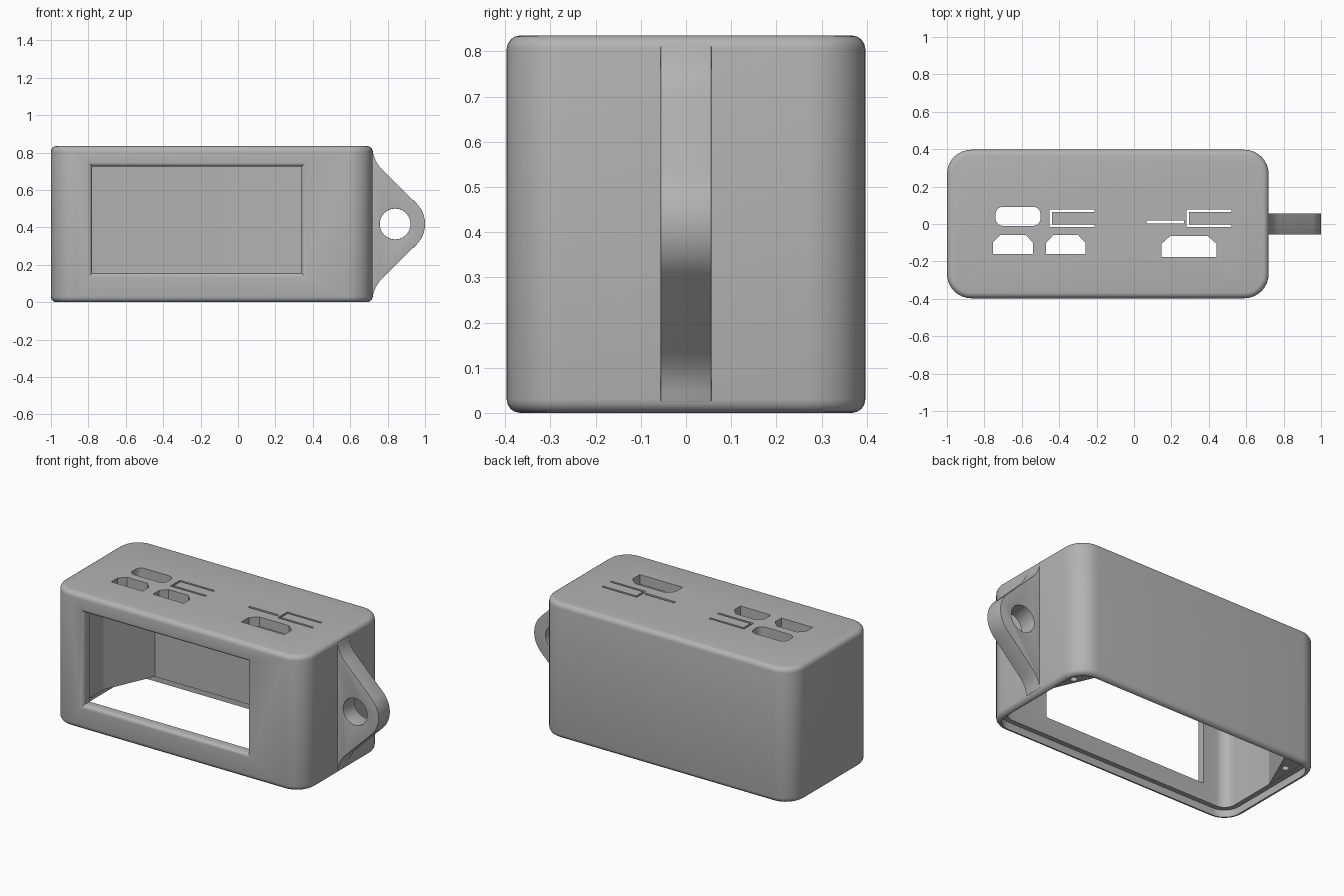
import bpy, bmesh
from math import sin, cos, pi, radians
from mathutils import Vector

if "Cube" in bpy.data.objects:
    bpy.data.objects.remove(bpy.data.objects["Cube"], do_unlink=True)

grey = bpy.data.materials.new("grey plastic")
grey.use_nodes = True
grey.diffuse_color = (0.45, 0.45, 0.45, 1)
grey.node_tree.nodes["Principled BSDF"].inputs["Base Color"].default_value = (0.45, 0.45, 0.45, 1)


def loft(name, rings):
    """Closed solid through rings of equal point count."""
    bm = bmesh.new()
    loops = [[bm.verts.new(p) for p in ring] for ring in rings]
    n = len(loops[0])
    for a, b in zip(loops, loops[1:]):
        for i in range(n):
            j = (i + 1) % n
            bm.faces.new((a[i], a[j], b[j], b[i]))
    bm.faces.new(loops[0][::-1])
    bm.faces.new(loops[-1])
    bmesh.ops.recalc_face_normals(bm, faces=bm.faces[:])
    mesh = bpy.data.meshes.new(name)
    bm.to_mesh(mesh)
    bm.free()
    ob = bpy.data.objects.new(name, mesh)
    bpy.context.collection.objects.link(ob)
    mesh.materials.append(grey)
    return ob


def prism(name, outline, z0, z1):
    return loft(name, [[(x, y, z) for x, y in outline] for z in (z0, z1)])


def rect(x0, x1, y0, y1):
    return [(x0, y0), (x1, y0), (x1, y1), (x0, y1)]


def rounded(x0, x1, y0, y1, r, steps=8):
    pts = []
    corners = [(x1 - r, y1 - r), (x0 + r, y1 - r), (x0 + r, y0 + r), (x1 - r, y0 + r)]
    for k, (cx, cy) in enumerate(corners):
        for i in range(steps + 1):
            a = (k + i / steps) * pi / 2
            pts.append((cx + r * cos(a), cy + r * sin(a)))
    return pts


def apply(ob, kind, **settings):
    mod = ob.modifiers.new(kind.title(), kind)
    for key, value in settings.items():
        setattr(mod, key, value)
    bpy.context.view_layer.objects.active = ob
    bpy.ops.object.modifier_apply(modifier=mod.name)


def combine(ob, other, operation="DIFFERENCE"):
    apply(ob, "BOOLEAN", operation=operation, object=other, solver="EXACT")
    bpy.data.objects.remove(other, do_unlink=True)


def round_edges(ob, width):
    apply(ob, "BEVEL", width=width, segments=4, limit_method="ANGLE", angle_limit=radians(40))


X0, X1, Y0, Y1, H = -1.0, 0.72, -0.397, 0.397, 0.835
WALL, LIP = 0.06, 0.03


def inset_outline(d):
    return rounded(X0 + d, X1 - d, Y0 + d, Y1 - d, 0.13 - d)


# Case: rounded shell, open underneath, with a stepped lip for the base plate
case = prism("case", inset_outline(0), 0, H)
round_edges(case, 0.03)
combine(case, prism("cavity", inset_outline(WALL), -0.1, H - WALL))
combine(case, prism("lip_recess", inset_outline(LIP), -0.1, 0.045))

# Front window with a rounded-over edge
rings = []
profile = [(-0.1, 0.025)] + [(0.025 * (1 - cos(a)), 0.025 * (1 - sin(a)))
                             for a in [k * pi / 10 for k in range(6)]] + [(0.2, 0)]
for depth, grow in profile:
    frame = rect(-0.78 - grow, 0.34 + grow, 0.155 - grow, 0.725 + grow)
    rings.append([(x, Y0 + depth, z) for x, z in frame])
combine(case, loft("window", rings))


# Port openings in the top
def port(x0, x1, y0, y1, cx, cy):
    return [(x0, y0), (x1, y0), (x1, y1 - cy), (x1 - cx, y1), (x0 + cx, y1), (x0, y1 - cy)]


def bracket(x0, x1):
    y0, y1, t = -0.015, 0.078, 0.013
    return [(x0, y0), (x1, y0), (x1, y0 + t), (x0 + t, y0 + t),
            (x0 + t, y1 - t), (x1, y1 - t), (x1, y1), (x0, y1)]


openings = [
    rounded(-0.74, -0.5, -0.01, 0.092, 0.04),
    port(-0.755, -0.54, -0.16, -0.06, 0.038, 0.04),
    port(-0.47, -0.26, -0.16, -0.06, 0.038, 0.04),
    port(0.148, 0.44, -0.177, -0.065, 0.045, 0.04),
    bracket(-0.452, -0.212),
    bracket(0.282, 0.52),
    rect(0.068, 0.268, 0.004, 0.02),
]
for outline in openings:
    combine(case, prism("opening", outline, H - 0.2, H + 0.1))

# Screw posts in the back corners
for side, wall in ((1, X0 + WALL), (-1, X1 - WALL)):
    back = Y1 - WALL + 0.01
    corner = [(wall - 0.01 * side, back), (wall - 0.01 * side, 0.03), (wall, 0.03),
              (wall + 0.14 * side, back)]
    post = prism("screw_post", corner, 0.046, H - WALL + 0.01)
    hole = [(wall + side * 0.045 + 0.02 * cos(k * pi / 8), 0.22 + 0.02 * sin(k * pi / 8))
            for k in range(16)]
    combine(post, prism("screw_hole", hole, -0.1, 0.3))
    post.name = "left_screw_post" if side < 0 else "right_screw_post"

# Keyring lug on the end: rounded nose flowing into a flared root
cx, cz, R = 0.845, 0.418, 0.155
upper = [(0.69, 0.395), (0.72, 0.393), (0.724, 0.37), (0.736, 0.338), (0.755, 0.308), (0.778, 0.284)]
upper = [(x, cz + z) for x, z in upper]
nose = [(cx + R * cos(a), cz + R * sin(a)) for a in [pi / 4 - k * pi / 32 for k in range(17)]]
lower = [(x, 2 * cz - z) for x, z in reversed(upper)]
lug = loft("keyring_lug", [[(x, y, z) for x, z in upper + nose + lower] for y in (-0.056, 0.056)])
ring = [(cx - 0.005 + 0.082 * cos(k * pi / 24), cz + 0.082 * sin(k * pi / 24)) for k in range(48)]
combine(lug, loft("ring_hole", [[(x, y, z) for x, z in ring] for y in (-0.2, 0.2)]))
round_edges(lug, 0.016)

# Smooth curved areas, keep hard edges
bpy.ops.object.select_all(action="DESELECT")
for ob in (case, lug):
    ob.select_set(True)
bpy.context.view_layer.objects.active = case
bpy.ops.object.shade_smooth_by_angle(angle=radians(30))
